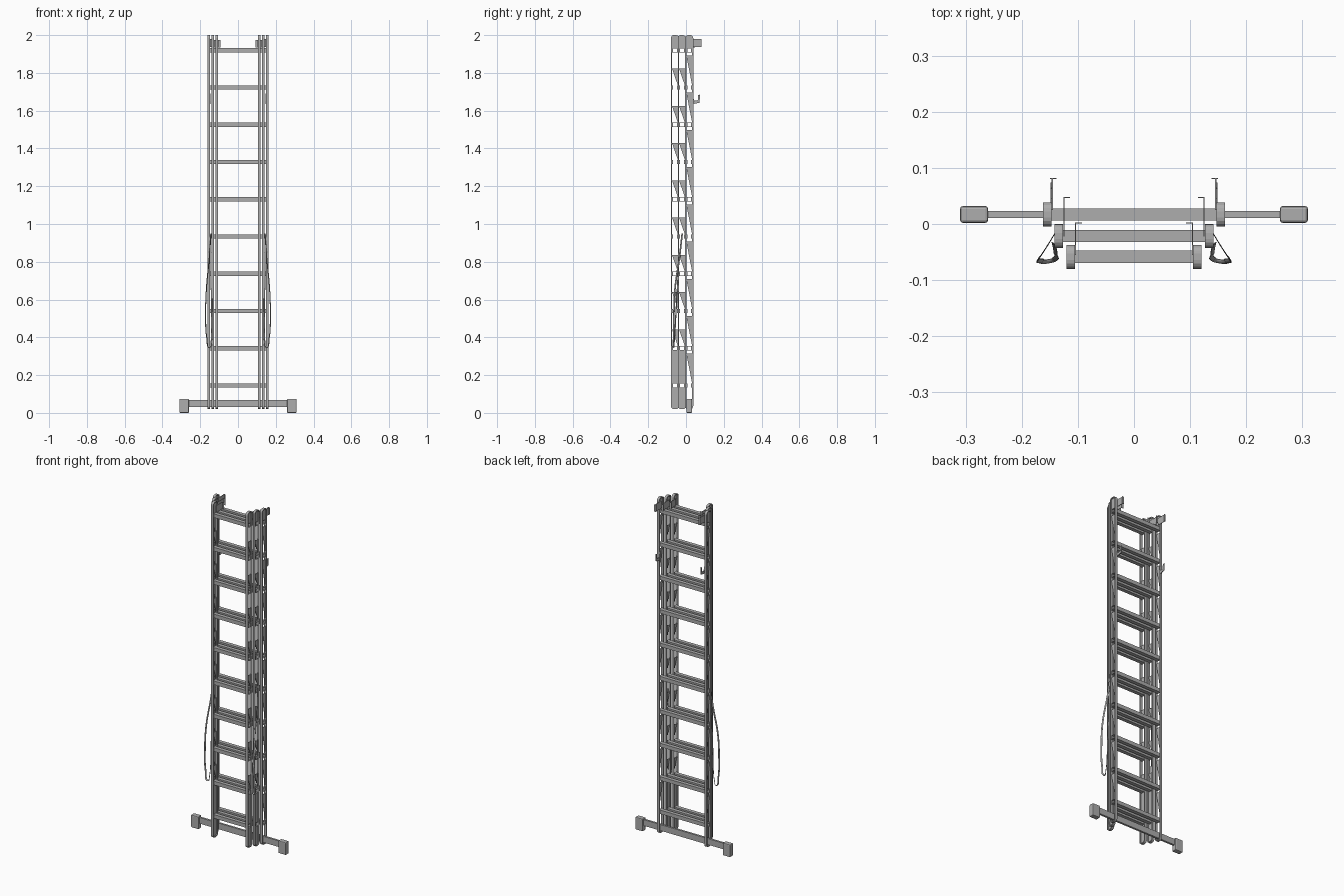
import bpy, bmesh, math
from mathutils import Vector

if "Cube" in bpy.data.objects:
    bpy.data.objects.remove(bpy.data.objects["Cube"], do_unlink=True)

metal = bpy.data.materials.new("grey_metal")
metal.use_nodes = True
grey = (0.42, 0.42, 0.42, 1)
metal.diffuse_color = grey
metal.node_tree.nodes["Principled BSDF"].inputs["Base Color"].default_value = grey

RUNGS = [0.145 + 0.1972 * i for i in range(10)]
HOLE = 0.011
BOTTOM, TOP = 0.02, 2.0


def finish(name, bm):
    bmesh.ops.recalc_face_normals(bm, faces=bm.faces)
    mesh = bpy.data.meshes.new(name)
    bm.to_mesh(mesh)
    bm.free()
    mesh.materials.append(metal)
    obj = bpy.data.objects.new(name, mesh)
    bpy.context.collection.objects.link(obj)
    return obj


def plate(bm, points, x0, x1):
    """Prism from a (y, z) outline spanning x0 to x1."""
    a = [bm.verts.new((x0, y, z)) for y, z in points]
    b = [bm.verts.new((x1, y, z)) for y, z in points]
    bm.faces.new(a)
    bm.faces.new(b[::-1])
    for i in range(len(a)):
        j = (i + 1) % len(a)
        bm.faces.new((a[i], a[j], b[j], b[i]))


def box(bm, x0, x1, y0, y1, z0, z1):
    plate(bm, [(y0, z0), (y1, z0), (y1, z1), (y0, z1)], x0, x1)


def rounded(yc, half, z0, z1, r):
    """Rounded rectangle outline in the y-z plane."""
    pts = []
    corners = [(half - r, z1 - r), (r - half, z1 - r), (r - half, z0 + r), (half - r, z0 + r)]
    for q, (y, z) in enumerate(corners):
        for k in range(5):
            a = (q + k / 4) * math.pi / 2
            pts.append((yc + y + r * math.cos(a), z + r * math.sin(a)))
    return pts


def rail(name, x, yc, solid_height, tall):
    bm = bmesh.new()
    half, w, t = 0.0215, 0.0075, 0.006
    # looped flange around the whole rail
    outer = rounded(yc, half, BOTTOM, TOP, 0.016)
    inner = rounded(yc, half - t, BOTTOM + t, TOP - t, 0.010)
    rings = [[bm.verts.new((x + s * w, y, z)) for y, z in o]
             for s, o in ((-1, outer), (1, outer), (1, inner), (-1, inner))]
    n = len(outer)
    for r in range(4):
        a, b = rings[r], rings[(r + 1) % 4]
        for i in range(n):
            j = (i + 1) % n
            bm.faces.new((a[i], a[j], b[j], b[i]))
    # recessed web, open at the hollow rungs
    y0, y1 = yc - half + t, yc + half - t
    x0, x1 = x - 0.002, x + 0.002
    if solid_height:
        box(bm, x0, x1, y0, y1, BOTTOM + t, RUNGS[0] - HOLE)
    for i, z in enumerate(RUNGS):
        low, high = z - HOLE, z + HOLE
        box(bm, x0, x1, y0, yc - HOLE, low, high)
        box(bm, x0, x1, yc + HOLE, y1, low, high)
        if i == len(RUNGS) - 1:
            box(bm, x0, x1, y0, y1, high, TOP - t)
        elif z < solid_height - 0.1:
            box(bm, x0, x1, y0, y1, high, RUNGS[i + 1] - HOLE)
        else:
            upper = z + (0.17 if tall else 0.10)
            plate(bm, [(y0, upper), (y1, high), (y1, upper)], x0, x1)
    return finish(name, bm)


def rungs(name, x, yc):
    bm = bmesh.new()
    for z in RUNGS:
        ends = [[bm.verts.new((s * x, yc + a * HOLE, z + b * HOLE))
                 for a, b in ((-1, -1), (1, -1), (1, 1), (-1, 1))] for s in (-1, 1)]
        for i in range(4):
            j = (i + 1) % 4
            bm.faces.new((ends[0][i], ends[0][j], ends[1][j], ends[1][i]))
    obj = finish(name, bm)
    wall = obj.modifiers.new("wall", 'SOLIDIFY')
    wall.thickness = 0.0015


# three nested ladder sections
for name, x, y, solid, tall in (("back", 0.1545, 0.017, 0, True),
                                ("middle", 0.134, -0.0215, 0.34, False),
                                ("front", 0.1125, -0.0585, 0.34, False)):
    rungs(name + "_rungs", x + 0.004, y)
    for side, s in (("left", 1), ("right", -1)):
        rail(f"{name}_{side}_rail", s * x, y, solid, tall)

# stabiliser bar
bm = bmesh.new()
box(bm, -0.27, 0.27, 0.011, 0.023, 0.032, 0.068)
finish("stabiliser_bar", bm)


def strap(name, points):
    curve = bpy.data.curves.new(name, 'CURVE')
    curve.dimensions = '3D'
    curve.extrude = 0.004
    curve.bevel_depth = 0.0008
    curve.bevel_resolution = 0
    curve.resolution_u = 6
    spline = curve.splines.new('BEZIER')
    spline.bezier_points.add(len(points) - 1)
    for p, co in zip(spline.bezier_points, points):
        p.co = Vector(co)
        p.handle_left_type = p.handle_right_type = 'AUTO'
    curve.materials.append(metal)
    obj = bpy.data.objects.new(name, curve)
    bpy.context.collection.objects.link(obj)


for side, s in (("left", 1), ("right", -1)):
    # stabiliser foot with bevelled edges
    bm = bmesh.new()
    box(bm, s * 0.26, s * 0.31, 0.002, 0.032, 0.0, 0.074)
    foot = finish(side + "_foot", bm)
    bev = foot.modifiers.new("bevel", 'BEVEL')
    bev.width = 0.005
    bev.segments = 2

    # top guide bracket with bent lip
    bm = bmesh.new()
    box(bm, s * 0.144, s * 0.147, 0.025, 0.082, 1.938, 1.98)
    box(bm, s * 0.138, s * 0.150, 0.080, 0.082, 1.938, 1.98)
    finish(side + "_top_bracket", bm)

    # smaller guides of the inner sections
    bm = bmesh.new()
    for x, y in ((0.124, -0.002), (0.103, -0.035)):
        depth = 0.050 if x > 0.11 else 0.038
        box(bm, s * x, s * (x + 0.002), y - 0.02, y + depth, 1.935, 1.975)
        box(bm, s * (x - 0.010), s * (x + 0.002), y + depth - 0.002, y + depth, 1.935, 1.975)
    finish(side + "_inner_guides", bm)

    # locking hook
    bm = bmesh.new()
    hook = [(0.033, 1.69), (0.038, 1.67), (0.045, 1.652), (0.062, 1.655), (0.064, 1.682),
            (0.074, 1.685), (0.072, 1.642), (0.042, 1.636), (0.033, 1.65)]
    plate(bm, hook, s * 0.145, s * 0.149)
    finish(side + "_hook", bm)

    # hanging safety strap, two strands meeting at the bottom
    strap(side + "_strap", [(s * x, y, z) for x, y, z in (
        (0.143, -0.02, 0.95), (0.152, -0.035, 0.82), (0.167, -0.058, 0.66),
        (0.171, -0.064, 0.52), (0.164, -0.066, 0.39), (0.150, -0.066, 0.345),
        (0.142, -0.063, 0.37), (0.140, -0.052, 0.55), (0.143, -0.035, 0.85))])
